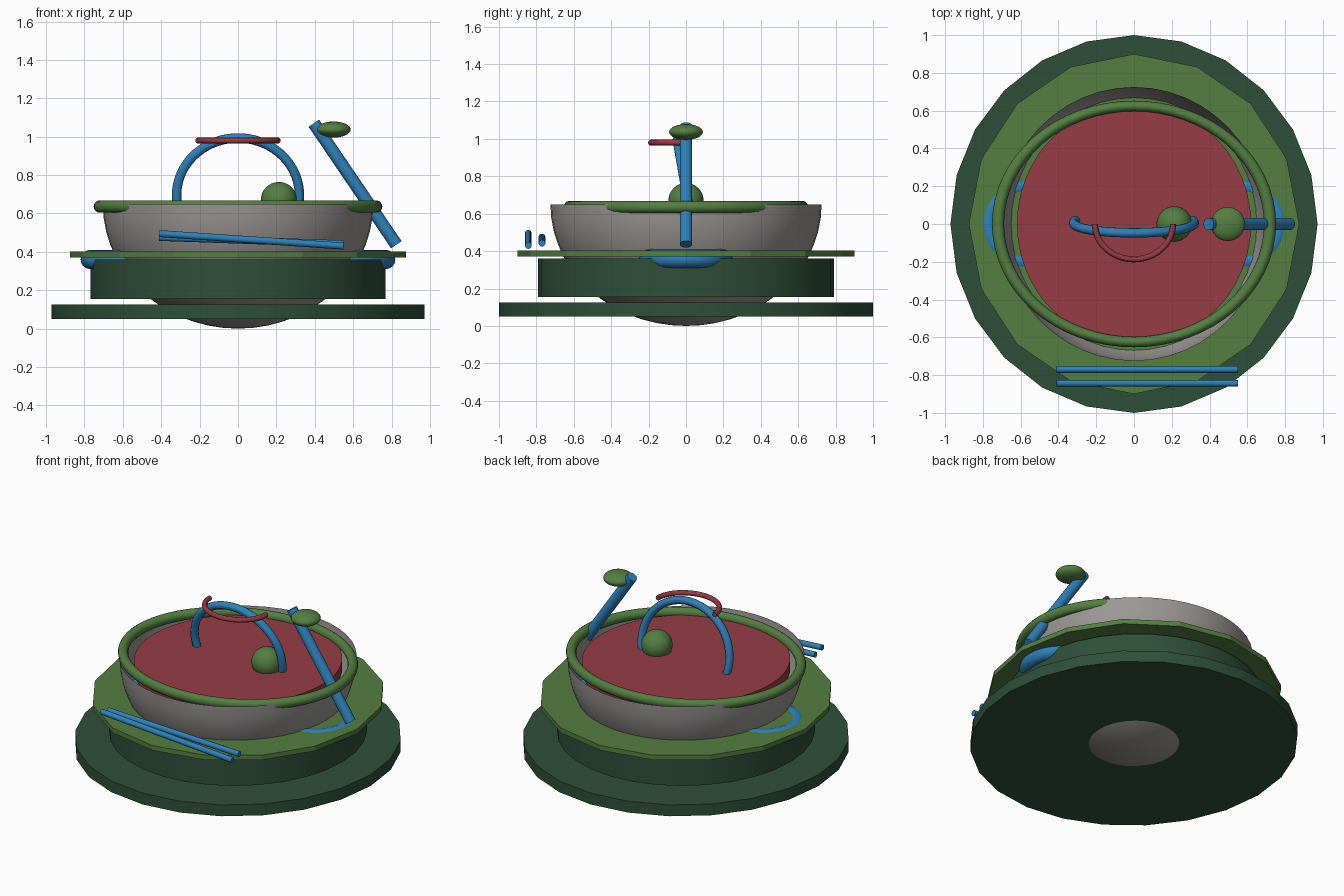
import bpy, math
from mathutils import Vector

if "Cube" in bpy.data.objects:
    bpy.data.objects.remove(bpy.data.objects["Cube"])

SQ = 0.972  # the round parts are slightly narrower in x


def mat(name, rgb):
    m = bpy.data.materials.new(name)
    m.diffuse_color = (*rgb, 1)
    m.use_nodes = True
    m.node_tree.nodes["Principled BSDF"].inputs["Base Color"].default_value = m.diffuse_color
    return m


DARK = mat("dark_green", (0.028, 0.078, 0.042))
GREEN = mat("leaf_green", (0.09, 0.21, 0.055))
RED = mat("red", (0.31, 0.045, 0.06))
BLUE = mat("blue", (0.03, 0.22, 0.49))
GREY = mat("warm_grey", (0.33, 0.31, 0.295))


def finish(name, material, angle=30):
    o = bpy.context.object
    o.name = name
    o.data.materials.clear()
    o.data.materials.append(material)
    if angle:
        bpy.ops.object.shade_smooth_by_angle(angle=math.radians(angle))
    return o


def disc(name, r, z0, z1, sides, material, angle=30):
    bpy.ops.mesh.primitive_cylinder_add(vertices=sides, radius=r, depth=z1 - z0,
                                        location=(0, 0, (z0 + z1) / 2))
    o = finish(name, material, angle)
    o.scale.x = SQ
    return o


def ball(name, loc, size, material):
    bpy.ops.mesh.primitive_uv_sphere_add(segments=32, ring_count=16, radius=1, location=loc)
    o = finish(name, material)
    o.scale = size
    return o


def ring(name, loc, major, minor, material):
    bpy.ops.mesh.primitive_torus_add(location=loc, major_radius=major, minor_radius=minor,
                                     major_segments=64, minor_segments=16)
    return finish(name, material)


def rod(name, a, b, r, material):
    a, b = Vector(a), Vector(b)
    bpy.ops.mesh.primitive_cylinder_add(vertices=20, radius=r, depth=(b - a).length,
                                        location=(a + b) / 2)
    o = finish(name, material)
    o.rotation_euler = (b - a).to_track_quat('Z', 'Y').to_euler()
    return o


def tube(name, pts, r, material):
    cu = bpy.data.curves.new(name, 'CURVE')
    cu.dimensions = '3D'
    cu.bevel_depth = r
    cu.bevel_resolution = 4
    cu.use_fill_caps = True
    s = cu.splines.new('POLY')
    s.points.add(len(pts) - 1)
    for p, co in zip(s.points, pts):
        p.co = (*co, 1)
    o = bpy.data.objects.new(name, cu)
    bpy.context.collection.objects.link(o)
    bpy.ops.object.select_all(action='DESELECT')
    o.select_set(True)
    bpy.context.view_layer.objects.active = o
    bpy.ops.object.convert(target='MESH')
    return finish(name, material)


# stacked plates
disc("base_plate", 1.0, 0.05, 0.125, 24, DARK)
disc("drum", 0.79, 0.155, 0.36, 32, DARK)
disc("collar", 0.90, 0.37, 0.402, 16, GREEN, 0)

# open half-sphere bowl, lathed as a single sheet
N, M, H = 48, 14, 0.65
verts, faces = [(0, 0, 0)], []
for j in range(1, M + 1):
    t = j / M * math.pi / 2
    for i in range(N):
        a = 2 * math.pi * i / N
        r = 0.725 * math.sin(t)
        verts.append((r * SQ * math.cos(a), r * math.sin(a), H - H * math.cos(t)))
for i in range(N):
    k = (i + 1) % N
    faces.append((0, 1 + k, 1 + i))
    for j in range(M - 1):
        b, c = 1 + j * N, 1 + (j + 1) * N
        faces.append((b + i, b + k, c + k, c + i))
me = bpy.data.meshes.new("bowl")
me.from_pydata(verts, [], faces)
bowl = bpy.data.objects.new("bowl", me)
bpy.context.collection.objects.link(bowl)
bpy.ops.object.select_all(action='DESELECT')
bowl.select_set(True)
bpy.context.view_layer.objects.active = bowl
finish("bowl", GREY)

# bowl filling and oval rim ring
disc("filling", 0.638, 0.56, 0.63, 48, RED)
rim = ring("rim_ring", (0, 0, 0.636), 0.72, 0.032, GREEN)
rim.scale.y = 0.868

# side grips poking through the collar
for side, x in (("left", -0.57), ("right", 0.57)):
    ring(side + "_grip", (x, 0, 0.36), 0.2, 0.05, BLUE)

# leaning top handle
arch = []
for i in range(41):
    a = math.radians(-14 + 208 * i / 40)
    s = math.sin(a)
    arch.append((0.32 * math.cos(a), 0.005 - 0.052 * s, 0.695 + 0.298 * s))
tube("top_handle", arch, 0.025, BLUE)

# red half hoop at the top of the handle
hoop = []
for i in range(33):
    a = math.pi + math.pi * i / 32
    hoop.append((0.207 * math.cos(a), 0.187 * math.sin(a), 0.98))
tube("half_hoop", hoop, 0.016, RED)

# ball, leaning lever and its knob
ball("ball", (0.213, 0, 0.67), (0.094, 0.094, 0.094), GREEN)
rod("lever", (0.395, 0, 1.07), (0.825, 0, 0.437), 0.033, BLUE)
ball("lever_knob", (0.497, 0, 1.037), (0.09, 0.09, 0.042), GREEN)

# pair of front sticks
rod("outer_stick", (-0.41, -0.843, 0.495), (0.55, -0.843, 0.43), 0.018, BLUE)
rod("inner_stick", (-0.41, -0.77, 0.475), (0.55, -0.77, 0.442), 0.018, BLUE)
